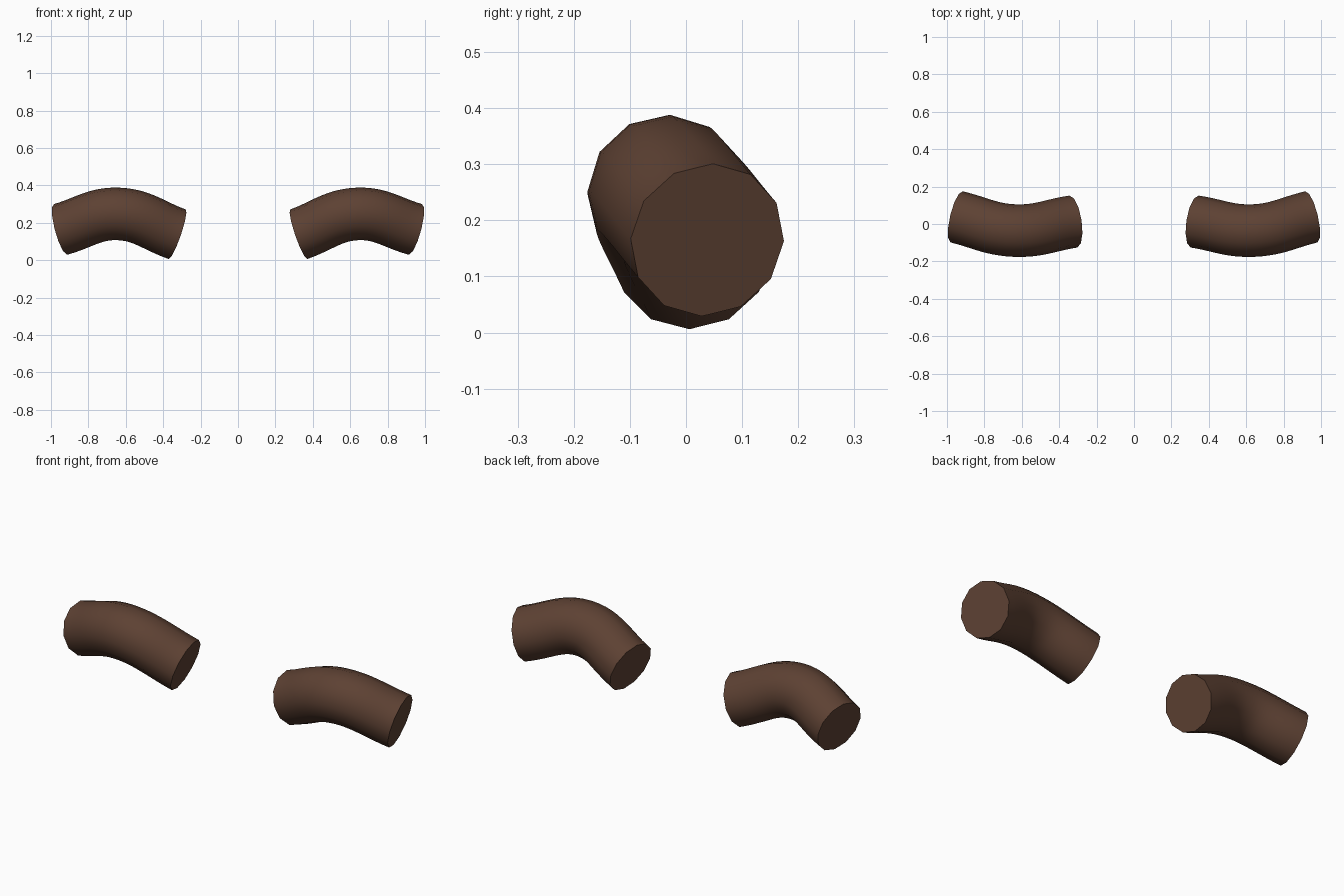
import bpy
from math import radians

if "Cube" in bpy.data.objects:
    bpy.data.objects.remove(bpy.data.objects["Cube"])

brown = bpy.data.materials.new("dark_brown")
brown.diffuse_color = (0.11, 0.053, 0.033, 1)
brown.use_nodes = True
brown.node_tree.nodes["Principled BSDF"].inputs["Base Color"].default_value = brown.diffuse_color

# Centre line of one arched tube: inner end, crown, outer end
PATH = [(0.325, 0.013, 0.139), (0.640, -0.035, 0.2475), (0.948, 0.038, 0.165)]


def arched_tube(name, side):
    """12-sided capped tube swept along the path; side is +1 or -1 in x."""
    curve = bpy.data.curves.new(name, 'CURVE')
    curve.dimensions = '3D'
    curve.resolution_u = 12
    curve.bevel_depth = 0.1405
    curve.bevel_resolution = 4
    curve.use_fill_caps = True
    spline = curve.splines.new('BEZIER')
    spline.bezier_points.add(len(PATH) - 1)
    for point, (x, y, z) in zip(spline.bezier_points, PATH):
        point.co = (side * x, y, z)
        point.handle_left_type = point.handle_right_type = 'AUTO'
    obj = bpy.data.objects.new(name, curve)
    bpy.context.collection.objects.link(obj)
    bpy.ops.object.select_all(action='DESELECT')
    obj.select_set(True)
    bpy.context.view_layer.objects.active = obj
    bpy.ops.object.convert(target='MESH')
    obj = bpy.context.object
    obj.name = name
    # Weld the caps to the sides, then shade smooth with crisp end rims
    bpy.ops.object.mode_set(mode='EDIT')
    bpy.ops.mesh.select_all(action='SELECT')
    bpy.ops.mesh.remove_doubles(threshold=0.0005)
    bpy.ops.mesh.normals_make_consistent(inside=False)
    bpy.ops.object.mode_set(mode='OBJECT')
    bpy.ops.object.shade_smooth_by_angle(angle=radians(40))
    obj.data.materials.clear()
    obj.data.materials.append(brown)
    return obj


# Left and right eyebrows
arched_tube("right_eyebrow", 1)
arched_tube("left_eyebrow", -1)
